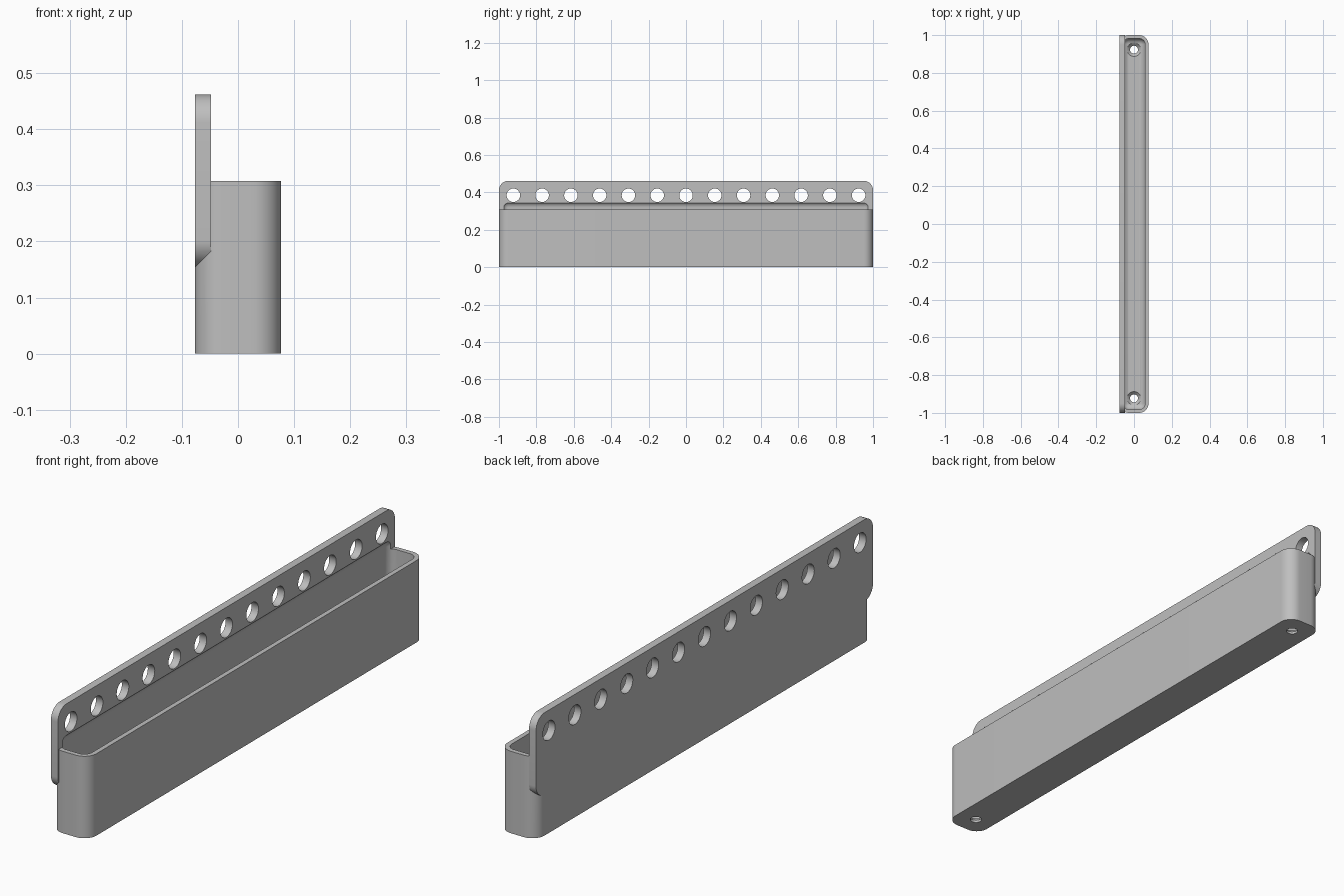
import bpy, bmesh, math
from mathutils import Matrix, Vector

if "Cube" in bpy.data.objects:
    bpy.data.objects.remove(bpy.data.objects["Cube"], do_unlink=True)

UNIT = 2 / 13           # hole pitch
HALF = UNIT / 2         # half the tray width
ROUND = 0.05            # outer corner radius
WALL = 0.018
FLOOR = 0.025
PLATE = 0.029           # plate thickness

grey = bpy.data.materials.new("plain grey")
grey.use_nodes = True
colour = (0.52, 0.52, 0.52, 1)
grey.diffuse_color = colour
grey.node_tree.nodes["Principled BSDF"].inputs["Base Color"].default_value = colour


def make_object(name, bm):
    mesh = bpy.data.meshes.new(name)
    bmesh.ops.recalc_face_normals(bm, faces=bm.faces)
    bm.to_mesh(mesh)
    bm.free()
    mesh.materials.append(grey)
    obj = bpy.data.objects.new(name, mesh)
    bpy.context.collection.objects.link(obj)
    return obj


def rounded_box(name, low, high, radius, axis=None):
    """Box with edges along one axis rounded, or all edges if no axis."""
    bm = bmesh.new()
    low, high = Vector(low), Vector(high)
    matrix = Matrix.Translation((low + high) / 2) @ Matrix.Diagonal((*(high - low), 1))
    bmesh.ops.create_cube(bm, size=1, matrix=matrix)

    def along(edge):
        d = edge.verts[1].co - edge.verts[0].co
        return axis is None or abs(d[axis]) > 0.9 * d.length

    edges = [e for e in bm.edges if along(e)]
    bmesh.ops.bevel(bm, geom=edges, offset=radius, offset_type='OFFSET',
                    segments=12, profile=0.5, affect='EDGES')
    return make_object(name, bm)


def cones(name, centres, r1, r2, depth, turn=Matrix()):
    bm = bmesh.new()
    for c in centres:
        bmesh.ops.create_cone(bm, cap_ends=True, segments=48, radius1=r1, radius2=r2,
                              depth=depth, matrix=Matrix.Translation(c) @ turn)
    return make_object(name, bm)


def combine(target, other, operation):
    mod = target.modifiers.new(operation, 'BOOLEAN')
    mod.operation = operation
    mod.solver = 'EXACT'
    mod.object = other
    bpy.context.view_layer.objects.active = target
    bpy.ops.object.modifier_apply(modifier=mod.name)
    bpy.data.objects.remove(other, do_unlink=True)


# Tray body and the upright mounting plate behind it
tray = rounded_box("tray_with_mounting_plate", (-HALF, -1, 0), (HALF, 1, 2 * UNIT), ROUND, 2)
plate = rounded_box("mounting_plate", (-HALF, -1, UNIT), (-HALF + PLATE, 1, 3 * UNIT), ROUND, 0)
combine(tray, plate, 'UNION')

# Pocket with rounded edges, running up into the plate
inner = HALF - WALL
pocket = rounded_box("pocket_cutter", (-inner, WALL - 1, FLOOR), (inner, 1 - WALL, 0.351), ROUND - WALL)
combine(tray, pocket, 'DIFFERENCE')

# Row of mounting holes
row = [(-HALF + PLATE / 2, i * UNIT, 2.5 * UNIT) for i in range(-6, 7)]
combine(tray, cones("hole_cutter", row, 0.036, 0.036, 0.1, Matrix.Rotation(math.pi / 2, 4, 'Y')),
        'DIFFERENCE')

# Countersunk screw holes in the floor
ends = (-6 * UNIT, 6 * UNIT)
combine(tray, cones("shaft_cutter", [(0, y, 0) for y in ends], 0.021, 0.021, 0.15), 'DIFFERENCE')
sink = 0.02
combine(tray, cones("sink_cutter", [(0, y, FLOOR - sink / 2 + 0.004) for y in ends], 0.021, 0.04, sink),
        'DIFFERENCE')
combine(tray, cones("head_cutter", [(0, y, FLOOR + 0.0238) for y in ends], 0.04, 0.04, 0.04),
        'DIFFERENCE')

# Smooth rounded surfaces, crisp edges
bpy.ops.object.select_all(action='DESELECT')
tray.select_set(True)
bpy.context.view_layer.objects.active = tray
bpy.ops.object.shade_smooth_by_angle(angle=math.radians(30))
